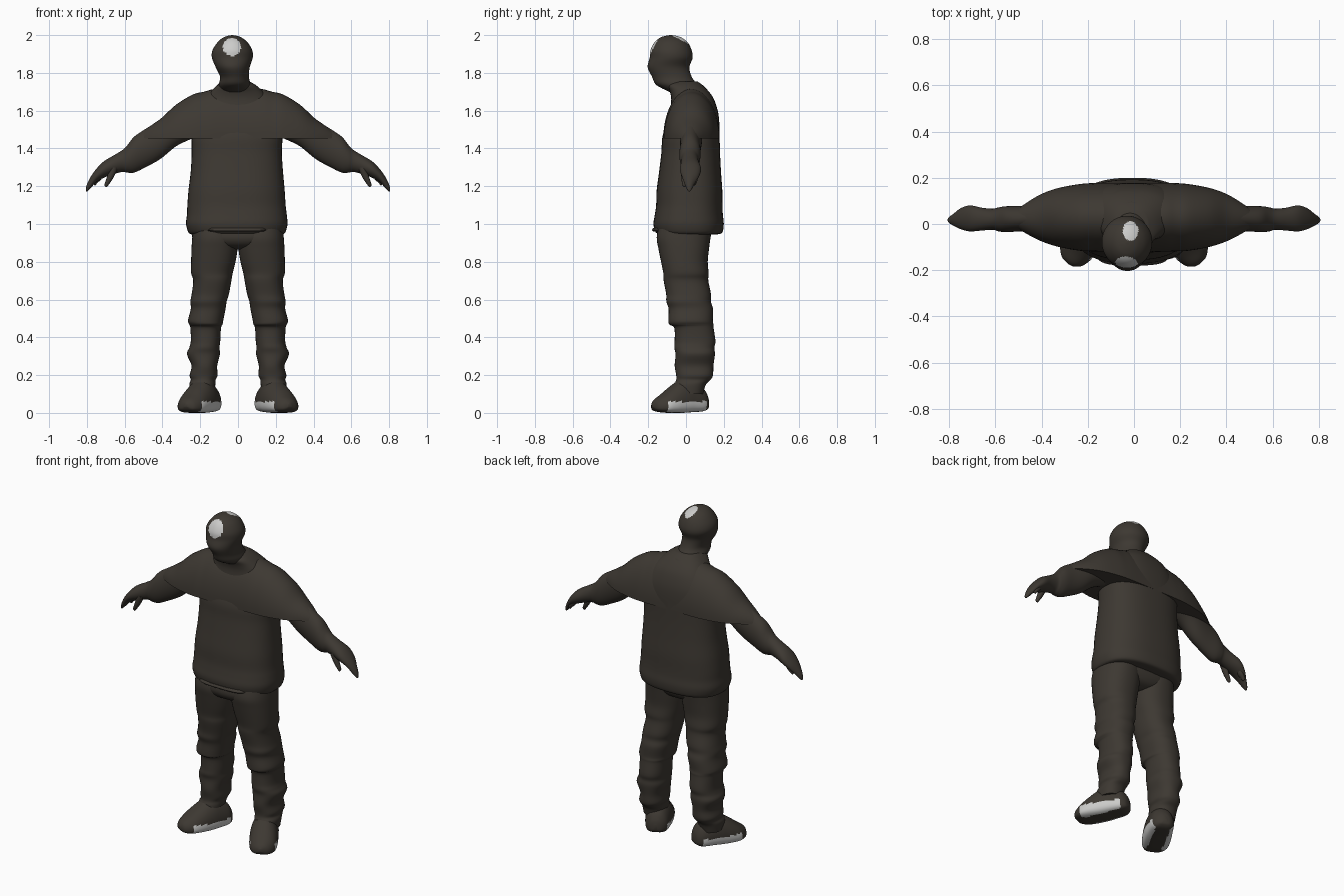
import bpy, bmesh, math
from mathutils import Vector, Matrix


def material(name, rgb):
    m = bpy.data.materials.new(name)
    m.diffuse_color = (*rgb, 1)
    return m


DARK = material("dark brown", (0.047, 0.040, 0.032))
WHITE = material("off white", (0.60, 0.60, 0.59))


def smooth_path(st, steps):
    """Catmull-Rom interpolation of the stations."""
    out = []
    for i in range(len(st) - 1):
        p = [st[max(i - 1, 0)], st[i], st[i + 1], st[min(i + 2, len(st) - 1)]]
        for k in range(steps):
            t = k / steps
            out.append([0.5 * (2 * b + (c - a) * t + (2 * a - 5 * b + 4 * c - d) * t * t
                               + (3 * b - a - 3 * c + d) * t ** 3)
                        for a, b, c, d in zip(*p)])
    out.append(list(st[-1]))
    return out


def loft(name, axis, stations, n=32, power=2.0, steps=4, floor=None, sag=1.0,
         white=None, place=None, mirror=False):
    """Skin of rounded sections; each station is position, low/high, low/high."""
    bm = bmesh.new()
    rings = []
    for pos, a0, a1, b0, b1 in smooth_path(stations, steps):
        ring = []
        for k in range(n):
            t = 2 * math.pi * k / n
            c, s = math.cos(t), math.sin(t)
            u = 0.5 + 0.5 * math.copysign(abs(c) ** (2 / power), c)
            v = (0.5 + 0.5 * math.copysign(abs(s) ** (2 / power), s)) ** sag
            a, b = a0 + (a1 - a0) * u, b0 + (b1 - b0) * v
            if floor is not None:
                b = max(b, floor)
            ring.append(bm.verts.new((a, b, pos) if axis == 'z' else (pos, a, b)))
        rings.append(ring)
    for r, q in zip(rings, rings[1:]):
        for k in range(n):
            bm.faces.new((r[k], r[(k + 1) % n], q[(k + 1) % n], q[k]))
    bm.faces.new(rings[0])
    bm.faces.new(rings[-1])
    bmesh.ops.recalc_face_normals(bm, faces=bm.faces)
    if white:
        for f in bm.faces:
            f.material_index = int(white(f.calc_center_median()))
    if place:
        bm.transform(place)
    me = bpy.data.meshes.new(name)
    bm.to_mesh(me)
    bm.free()
    ob = bpy.data.objects.new(name, me)
    bpy.context.collection.objects.link(ob)
    me.materials.append(DARK)
    if white:
        me.materials.append(WHITE)
    if mirror:
        mod = ob.modifiers.new("mirror", 'MIRROR')
        mod.use_mirror_merge = False
    bpy.ops.object.select_all(action='DESELECT')
    ob.select_set(True)
    bpy.context.view_layer.objects.active = ob
    bpy.ops.object.shade_smooth_by_angle(angle=math.radians(50))
    return ob


# Head with a pale patch on the forehead and another on the crown
def head_patch(c):
    brow = c.y < -0.135 and ((c.x + 0.032) / 0.048) ** 2 + ((c.z - 1.937) / 0.047) ** 2 < 1
    crown = c.z > 1.95 and ((c.x + 0.015) / 0.033) ** 2 + ((c.y + 0.03) / 0.042) ** 2 < 1
    return brow or crown


loft("head", 'z', [
    (1.70, -0.09, 0.06, -0.09, 0.07),
    (1.725, -0.10, 0.065, -0.14, 0.07),
    (1.745, -0.10, 0.065, -0.165, 0.055),
    (1.78, -0.095, 0.058, -0.18, 0.03),
    (1.83, -0.118, 0.062, -0.203, 0.018),
    (1.88, -0.138, 0.078, -0.192, 0.035),
    (1.92, -0.135, 0.075, -0.188, 0.03),
    (1.96, -0.11, 0.052, -0.168, 0.01),
    (1.985, -0.082, 0.022, -0.14, -0.02),
    (1.996, -0.055, -0.005, -0.11, -0.05),
    (2.0, -0.032, -0.028, -0.082, -0.078)], n=64, steps=6, white=head_patch)

# Jacket body, collar and hem
loft("jacket_body", 'z', [
    (0.945, -0.245, 0.23, -0.13, 0.165),
    (0.955, -0.262, 0.25, -0.16, 0.192),
    (1.00, -0.275, 0.262, -0.172, 0.200),
    (1.05, -0.270, 0.258, -0.165, 0.195),
    (1.10, -0.268, 0.252, -0.158, 0.193),
    (1.18, -0.262, 0.247, -0.155, 0.192),
    (1.28, -0.25, 0.238, -0.142, 0.185),
    (1.38, -0.245, 0.232, -0.13, 0.18),
    (1.46, -0.245, 0.235, -0.125, 0.178),
    (1.54, -0.23, 0.225, -0.10, 0.176),
    (1.60, -0.21, 0.205, -0.085, 0.168),
    (1.66, -0.175, 0.17, -0.078, 0.148),
    (1.70, -0.145, 0.135, -0.085, 0.122),
    (1.735, -0.11, 0.095, -0.10, 0.088),
    (1.755, -0.085, 0.06, -0.08, 0.06)], n=48, power=2.5)
loft("hem_flap", 'z', [
    (0.96, -0.15, 0.14, -0.172, -0.08),
    (0.968, -0.16, 0.15, -0.180, -0.08),
    (0.98, -0.15, 0.14, -0.172, -0.08)], power=3)
loft("collar", 'z', [
    (1.71, -0.105, 0.085, -0.10, 0.10),
    (1.73, -0.112, 0.092, -0.108, 0.095),
    (1.745, -0.10, 0.078, -0.10, 0.07)])

# Wide shoulder drape with a flat underside
half = [(0.0, -0.12, 0.178, 1.19, 1.715), (0.12, -0.12, 0.178, 1.19, 1.715),
        (0.18, -0.118, 0.177, 1.20, 1.700), (0.24, -0.115, 0.172, 1.21, 1.685),
        (0.33, -0.098, 0.155, 1.26, 1.630), (0.40, -0.075, 0.13, 1.32, 1.565),
        (0.46, -0.045, 0.095, 1.37, 1.522), (0.51, -0.015, 0.06, 1.40, 1.485)]
loft("shoulder_drape", 'x', [(-s[0], *s[1:]) for s in half[:0:-1]] + half,
     n=48, floor=1.453)

# Sleeves narrowing to bent hands
loft("arm", 'x', [
    (0.20, -0.05, 0.11, 1.47, 1.64),
    (0.26, -0.04, 0.10, 1.445, 1.62),
    (0.33, -0.035, 0.09, 1.41, 1.60),
    (0.41, -0.032, 0.085, 1.345, 1.552),
    (0.49, -0.032, 0.078, 1.30, 1.503),
    (0.55, -0.035, 0.077, 1.272, 1.462),
    (0.585, -0.032, 0.072, 1.272, 1.418),
    (0.61, -0.025, 0.066, 1.276, 1.393),
    (0.655, -0.028, 0.07, 1.265, 1.365),
    (0.71, -0.032, 0.08, 1.245, 1.332),
    (0.75, -0.022, 0.068, 1.222, 1.292),
    (0.78, -0.008, 0.045, 1.19, 1.25),
    (0.80, 0.005, 0.03, 1.172, 1.21),
    (0.806, 0.014, 0.02, 1.175, 1.185)], mirror=True)


def finger(name, x, tip_x, y, top, tip):
    mid = (top + tip) / 2
    loft(name, 'z', [
        (top, x - 0.022, x + 0.022, y - 0.02, y + 0.02),
        (mid, (x + tip_x) / 2 - 0.018, (x + tip_x) / 2 + 0.018, y - 0.017, y + 0.017),
        (tip + 0.012, tip_x - 0.012, tip_x + 0.010, y - 0.011, y + 0.011),
        (tip, tip_x - 0.003, tip_x + 0.003, y - 0.003, y + 0.003)],
        n=12, mirror=True)


finger("thumb", 0.655, 0.697, -0.008, 1.30, 1.195)
finger("little_finger", 0.725, 0.757, 0.045, 1.27, 1.205)

# Trousers: hips and creased legs with a knee flap
loft("hips", 'z', [
    (0.865, -0.07, 0.06, -0.07, 0.06),
    (0.885, -0.17, 0.165, -0.13, 0.105),
    (0.93, -0.242, 0.238, -0.155, 0.13),
    (1.00, -0.24, 0.235, -0.14, 0.14)], power=2.5)
loft("leg", 'z', [
    (0.10, 0.125, 0.255, -0.06, 0.09),
    (0.15, 0.12, 0.258, -0.06, 0.105),
    (0.175, 0.118, 0.25, -0.052, 0.13),
    (0.20, 0.108, 0.256, -0.052, 0.143),
    (0.25, 0.11, 0.246, -0.06, 0.145),
    (0.31, 0.096, 0.27, -0.055, 0.153),
    (0.345, 0.098, 0.258, -0.062, 0.15),
    (0.38, 0.094, 0.25, -0.06, 0.156),
    (0.45, 0.09, 0.252, -0.062, 0.146),
    (0.468, 0.082, 0.258, -0.088, 0.145),
    (0.49, 0.078, 0.265, -0.093, 0.142),
    (0.55, 0.066, 0.25, -0.092, 0.143),
    (0.59, 0.06, 0.252, -0.104, 0.132),
    (0.63, 0.048, 0.245, -0.105, 0.132),
    (0.70, 0.035, 0.237, -0.118, 0.118),
    (0.74, 0.028, 0.248, -0.12, 0.12),
    (0.80, 0.013, 0.248, -0.132, 0.115),
    (0.87, 0.002, 0.246, -0.146, 0.122),
    (0.93, 0.0, 0.242, -0.155, 0.13),
    (1.00, 0.0, 0.235, -0.14, 0.14)], n=40, power=2.3, mirror=True)


# Shoes turned outward, pale along both sides of the sole
def sole_side(c):
    return c.z < 0.06 and abs(c.y) > 0.042 and -0.13 < c.x < 0.11


turn = Matrix.Translation((0.20, -0.03, 0)) @ Matrix.Rotation(math.atan2(-0.9, 0.45), 4, 'Z')
loft("shoe", 'x', [
    (-0.160, -0.012, 0.012, 0.035, 0.065),
    (-0.150, -0.04, 0.04, 0.02, 0.10),
    (-0.12, -0.065, 0.062, 0.008, 0.14),
    (-0.05, -0.078, 0.074, 0.003, 0.175),
    (0.0, -0.08, 0.08, 0.0, 0.175),
    (0.06, -0.076, 0.084, 0.0, 0.138),
    (0.11, -0.066, 0.078, 0.003, 0.10),
    (0.15, -0.042, 0.05, 0.012, 0.072),
    (0.166, -0.01, 0.012, 0.03, 0.05)],
    n=48, steps=6, power=2.2, sag=1.6, white=sole_side, place=turn, mirror=True)
